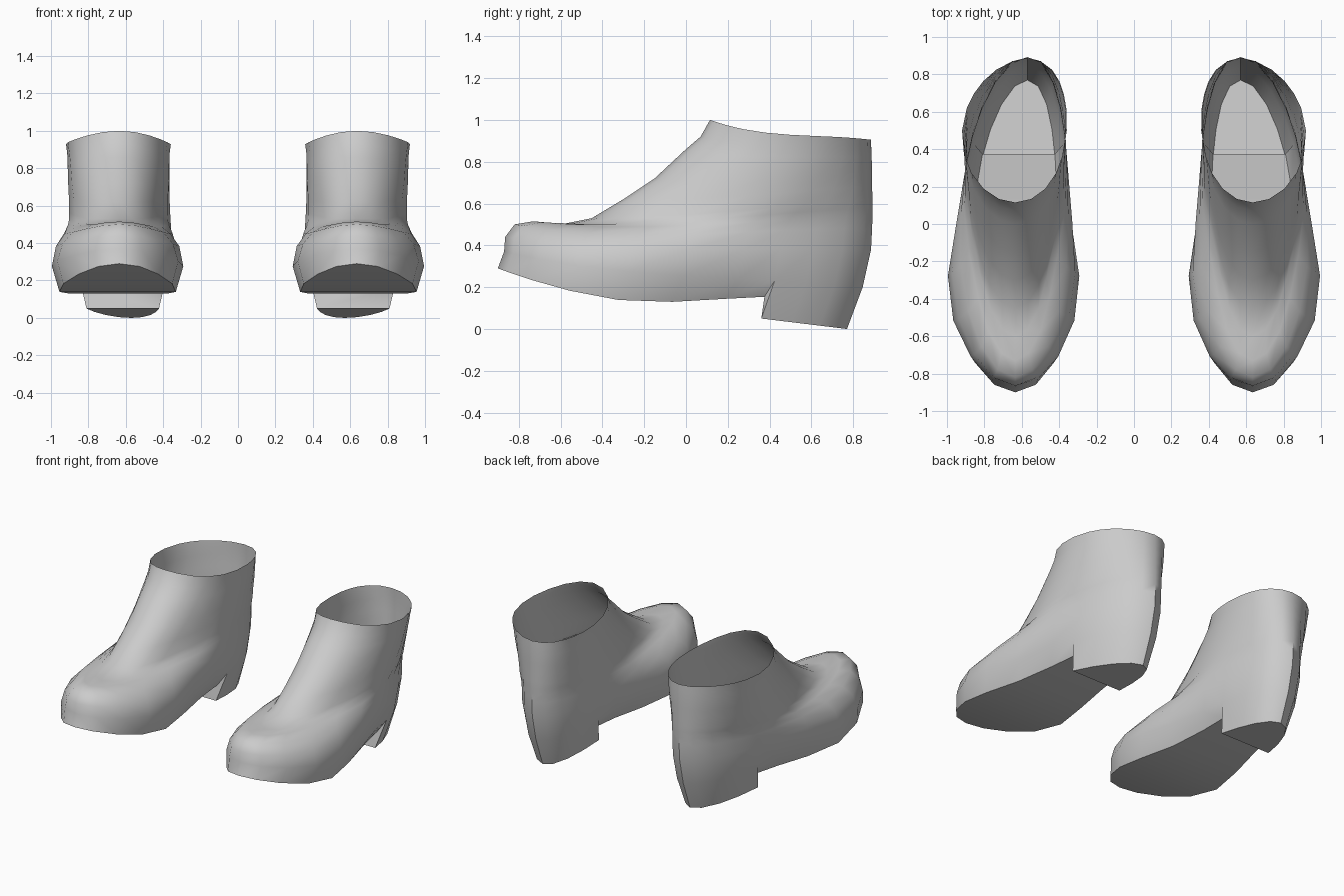
import bpy, bmesh
from math import sin, cos, pi

cube = bpy.data.objects.get("Cube")
if cube:
    bpy.data.objects.remove(cube)

leather = bpy.data.materials.new("grey_leather")
leather.use_nodes = True
grey = (0.6, 0.6, 0.6, 1)
leather.diffuse_color = grey
leather.node_tree.nodes["Principled BSDF"].inputs["Base Color"].default_value = grey

# Stations from toe (0) to heel (pi); the doubled one makes the heel step
STEP = 7
ANGLES = [a * pi / 10 for a in (0, 1, 2, 3, 4, 5, 6, 6.7, 6.7, 7.4, 8.2, 9.1, 10)]
LAST = len(ANGLES) - 1

# Rings from sole to collar: toe y, toe z, heel y, heel z, front width, rear width, sag
RINGS = [
    (-.90, .29, .77, .00, .360, .225, 0),
    (-.87, .37, .845, .20, .400, .275, .05),
    (-.865, .44, .885, .38, .365, .290, .05),
    (-.82, .50, .89, .48, .300, .285, .06),
    (-.73, .515, .892, .54, .235, .282, .05),
    (-.60, .50, .892, .58, .215, .280, .02),
    (-.45, .53, .892, .62, .225, .278, .02),
    (-.30, .62, .89, .68, .235, .275, .02),
    (-.15, .72, .89, .74, .250, .275, .02),
    (0.0, .86, .888, .82, .262, .275, .03),
    (.07, .92, .886, .87, .270, .275, .03),
    (.115, 1.0, .884, .905, .280, .280, .04),
]


def sole_height(y, heel):
    """Rocker sole under the foot, then the lower heel block."""
    if heel:
        return max(0, .05 - (y - .36) * .122)
    if y < -.15:
        return .125 + .165 * ((-.15 - y) / .75) ** 1.7
    return .125 + .03 * (y + .15) / .53


def ring_points(level):
    """Right and left halves of one ring, running from toe to heel."""
    f, zf, b, zb, wf, wb, sag = RINGS[level]
    halves = [], []
    for i, a in enumerate(ANGLES):
        t = (1 - cos(a)) / 2
        y = f + (b - f) * t
        s = min(1, max(0, (t - .2) / .45))
        s = s * s * (3 - 2 * s)
        w = (wf + (wb - wf) * s) * sin(a)
        z = zf + (zb - zf) * t - sag * sin(a) ** 2 * (1 - t) * 1.2
        if level == 0:
            z = sole_height(y, i > STEP)
            if i == STEP:
                y += .015
        cx = .635 + .05 * t * (1 - t) - .065 * t ** 3
        for half, side in zip(halves, (1, -1)):
            half.append((cx + side * w, y, z))
    return halves


def make_boot(name, side):
    bm = bmesh.new()
    loops, sole = [], None
    for level in range(len(RINGS)):
        outer, inner = ring_points(level)
        vo = [bm.verts.new((side * x, y, z)) for x, y, z in outer]
        vi = [bm.verts.new((side * x, y, z)) for x, y, z in inner[1:LAST]]
        vi = [vo[0]] + vi + [vo[LAST]]
        loops.append(vo + vi[LAST - 1:0:-1])
        if level == 0:
            sole = vo, vi
    # Upper walls, open at the collar
    n = len(loops[0])
    for low, high in zip(loops, loops[1:]):
        for i in range(n):
            j = (i + 1) % n
            bm.faces.new((low[i], low[j], high[j], high[i]))
    # Sole and heel underside
    vo, vi = sole
    for i in range(LAST):
        corners = dict.fromkeys((vo[i], vi[i], vi[i + 1], vo[i + 1]))
        bm.faces.new(list(corners))
    bmesh.ops.remove_doubles(bm, verts=bm.verts[:], dist=.001)
    bmesh.ops.recalc_face_normals(bm, faces=bm.faces[:])
    mesh = bpy.data.meshes.new(name)
    bm.to_mesh(mesh)
    bm.free()
    mesh.materials.append(leather)
    boot = bpy.data.objects.new(name, mesh)
    bpy.context.collection.objects.link(boot)
    bpy.ops.object.select_all(action='DESELECT')
    boot.select_set(True)
    bpy.context.view_layer.objects.active = boot
    bpy.ops.object.shade_smooth_by_angle(angle=pi / 4)


make_boot("left_boot", 1)
make_boot("right_boot", -1)
